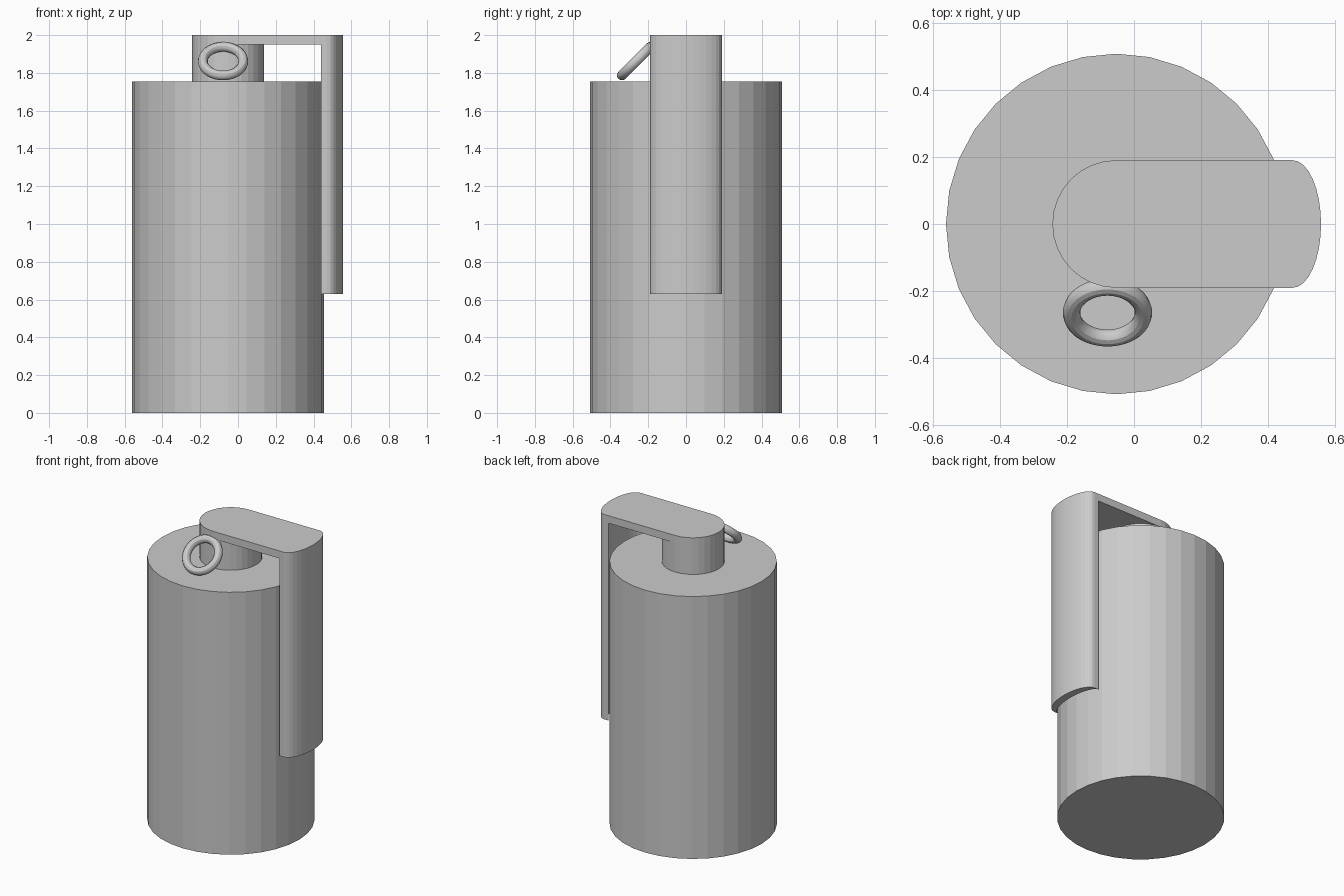
import bpy, bmesh
from math import sin, cos, pi, radians

if "Cube" in bpy.data.objects:
    bpy.data.objects.remove(bpy.data.objects["Cube"])

CX = -0.053   # axis of the canister
W = 0.19      # half width of lever and neck radius


def prism(name, outline, z0, z1):
    """Extrude a closed xy outline from z0 to z1."""
    bm = bmesh.new()
    face = bm.faces.new([bm.verts.new((x, y, z0)) for x, y in outline])
    ext = bmesh.ops.extrude_face_region(bm, geom=[face])
    for v in ext["geom"]:
        if isinstance(v, bmesh.types.BMVert):
            v.co.z = z1
    bmesh.ops.recalc_face_normals(bm, faces=bm.faces)
    mesh = bpy.data.meshes.new(name)
    bm.to_mesh(mesh)
    bm.free()
    obj = bpy.data.objects.new(name, mesh)
    bpy.context.collection.objects.link(obj)
    return obj


def arc(cx, rx, ry, a0, a1, n):
    """Points on an elliptical arc, angles in degrees."""
    angles = [radians(a0 + (a1 - a0) * i / n) for i in range(n + 1)]
    return [(cx + rx * cos(a), ry * sin(a)) for a in angles]


# Canister body and neck
prism("body", arc(CX, 0.507, 0.507, 0, 360, 32)[:-1], 0, 1.755)
prism("neck", arc(CX, W, W, 0, 360, 32)[:-1], 1.755, 1.95)

# Lever: flat top plate, then a curved strip hanging down the side
outer = arc(0.472, 0.085, W, -90, 90, 16)
inner = arc(0.44, 0.067, W, 90, -90, 16)
prism("lever_top", outer + arc(CX, W, W, 90, 270, 16), 1.95, 2.0)
prism("lever_strip", outer + inner, 0.63, 1.95)

# Pull ring, tilted against the neck
bpy.ops.mesh.primitive_torus_add(
    major_radius=0.107, minor_radius=0.026, major_segments=48, minor_segments=12,
    location=(-0.079, -0.264, 1.862), rotation=(radians(45), 0, 0))
bpy.context.object.name = "pull_ring"
bpy.ops.object.shade_smooth_by_angle()
